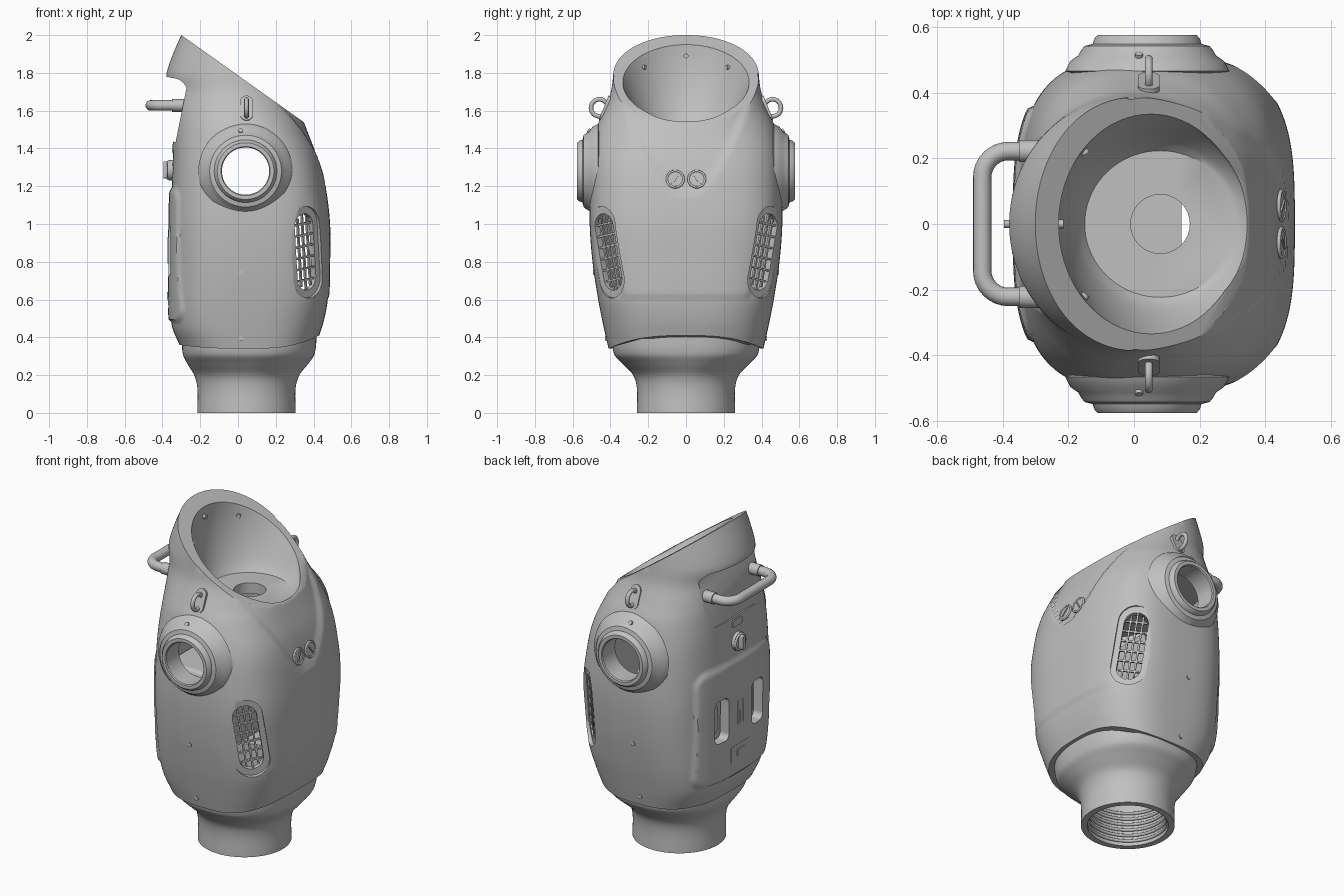
import bpy, bmesh, math
from mathutils import Matrix, Vector

if "Cube" in bpy.data.objects:
    bpy.data.objects.remove(bpy.data.objects["Cube"])

SHADE = (0.53, 0.53, 0.53, 1)
grey = bpy.data.materials.new("light grey")
grey.use_nodes = True
grey.diffuse_color = SHADE
grey.node_tree.nodes["Principled BSDF"].inputs["Base Color"].default_value = SHADE

# Section keys: height, back x, front x, half width, squareness
BODY = [(.34, -.31, .43, .41, 2.8), (.45, -.35, .455, .435, 3), (.6, -.355, .475, .465, 3.2),
        (.8, -.355, .482, .495, 3.2), (1, -.355, .485, .51, 3.2), (1.2, -.35, .465, .508, 3.1),
        (1.35, -.345, .435, .5, 2.9), (1.5, -.345, .38, .475, 2.5), (1.6, -.352, .345, .435, 2.25),
        (1.7, -.364, .335, .398, 2.05), (1.8, -.378, .36, .385, 2), (2.05, -.28, .4, .37, 2)]
NECK = [(0, -.215, .305, .26, 2), (.13, -.215, .305, .26, 2), (.2, -.232, .325, .28, 2),
        (.26, -.268, .372, .335, 2.2), (.31, -.292, .405, .38, 2.4), (.42, -.298, .418, .392, 2.5)]


def section(keys, z):
    """Smoothly interpolated section at height z."""
    i = max(0, min(len(keys) - 2, sum(k[0] <= z for k in keys) - 1))
    a, b = keys[i], keys[i + 1]
    p, q = keys[max(i - 1, 0)], keys[min(i + 2, len(keys) - 1)]
    h = b[0] - a[0]
    t = min(1, max(0, (z - a[0]) / h))
    out = []
    for j in range(1, 5):
        ma = (b[j] - p[j]) / (b[0] - p[0]) * h
        mb = (q[j] - a[j]) / (q[0] - a[0]) * h
        out.append((2*t**3 - 3*t*t + 1) * a[j] + (t**3 - 2*t*t + t) * ma
                   + (3*t*t - 2*t**3) * b[j] + (t**3 - t*t) * mb)
    return out


def step(v, width):
    v = min(1, max(0, v / width))
    return v * v * (3 - 2 * v)


def relief(c, y, z):
    """Height of the sunken bib, raised back panel and chest panel."""
    y = abs(y)
    if c < 0:
        dy, dz = max(0, y - .275), max(0, abs(z - .83) - .275)
        return .014 * step(.085 - math.hypot(dy, dz), .02)
    bib = .4 * max(0, min(1, (z - 1.15) / .65)) ** .55
    chest = step(z - .6, .025) * step(.34 + .2 * (z - .6) - y, .03) * min(1, max(0, (1.15 - z) / .4))
    return .007 * chest - .016 * step(bib - y, .025)


def finish(bm, name):
    bmesh.ops.recalc_face_normals(bm, faces=bm.faces)
    me = bpy.data.meshes.new(name)
    bm.to_mesh(me)
    bm.free()
    ob = bpy.data.objects.new(name, me)
    bpy.context.collection.objects.link(ob)
    me.materials.append(grey)
    smooth(ob)
    return ob


def smooth(ob):
    bpy.ops.object.select_all(action='DESELECT')
    ob.select_set(True)
    bpy.context.view_layer.objects.active = ob
    bpy.ops.object.shade_smooth_by_angle(angle=math.radians(35))


def skin(bm, rings, closed=False):
    n = len(rings[0])
    pairs = list(zip(rings, rings[1:])) + ([(rings[-1], rings[0])] if closed else [])
    for a, b in pairs:
        for i in range(n):
            bm.faces.new((a[i], a[(i + 1) % n], b[(i + 1) % n], b[i]))
    if not closed:
        bm.faces.new(rings[0])
        bm.faces.new(rings[-1])


def loft(keys, z0, z1, rows, seg, inset=0, detail=False):
    bm = bmesh.new()
    rings = []
    for r in range(rows + 1):
        z = z0 + (z1 - z0) * r / rows
        back, front, half, n = section(keys, z)
        cx, rx, ry = (back + front) / 2, (front - back) / 2 - inset, half - inset
        ring = []
        for i in range(seg):
            t = math.tau * i / seg
            c, s = math.cos(t), math.sin(t)
            x = cx + rx * math.copysign(abs(c) ** (2 / n), c)
            y = ry * math.copysign(abs(s) ** (2 / n), s)
            up = 0
            if detail:
                d = relief(c, y, z)
                x, y = x + d * c, y + d * s
                up = (.07 if c > 0 else .02) * c * c * max(0, 1 - (z - z0) / .25)
            ring.append(bm.verts.new((x, y, z + up)))
        rings.append(ring)
    skin(bm, rings)
    return bm


def frame(origin, normal, tilt=0):
    """Local axes with z along the normal and y as near upright as possible."""
    w = Vector(normal).normalized()
    u = Vector((0, 0, 1)).cross(w).normalized() if abs(w.z) < .99 else Vector((1, 0, 0))
    m = Matrix((u, w.cross(u), w)).transposed().to_4x4()
    return Matrix.Translation(origin) @ m @ Matrix.Rotation(tilt, 4, 'Z')


def slab(name, hw, hh, depth, mat, r=None):
    """Rounded rectangle with thickness, centred on the frame."""
    r = hw if r is None else r
    bm = bmesh.new()
    rings = []
    for h in (-depth / 2, depth / 2):
        ring = []
        for q, (sx, sy) in enumerate(((1, 1), (-1, 1), (-1, -1), (1, -1))):
            for k in range(9):
                a = (q + k / 8) * math.pi / 2
                ring.append(bm.verts.new(mat @ Vector((sx * (hw - r) + r * math.cos(a),
                                                       sy * (hh - r) + r * math.sin(a), h))))
        rings.append(ring)
    skin(bm, rings)
    bmesh.ops.remove_doubles(bm, verts=bm.verts, dist=1e-5)
    return finish(bm, name)


def revolve(name, profile, mat, seg=48):
    """Closed (radius, height) loop spun round the frame's z axis."""
    bm = bmesh.new()
    rings = [[bm.verts.new(mat @ Vector((r * math.cos(math.tau * i / seg), r * math.sin(math.tau * i / seg), h)))
              for i in range(seg)] for r, h in profile]
    skin(bm, rings, closed=True)
    return finish(bm, name)


def ring(name, major, minor, mat):
    return revolve(name, [(major + minor * math.cos(math.tau * i / 12), minor * math.sin(math.tau * i / 12))
                          for i in range(12)], mat)


def disc(name, r, depth, mat):
    return slab(name, r, r, depth, mat)


def carve(ob, cutters):
    for c in cutters:
        c.hide_render = True
        m = ob.modifiers.new("cut", 'BOOLEAN')
        m.operation, m.solver, m.object = 'DIFFERENCE', 'EXACT', c
        bpy.context.view_layer.objects.active = ob
        bpy.ops.object.modifier_apply(modifier=m.name)
    for c in cutters:
        bpy.data.objects.remove(c)
    smooth(ob)


def side_y(x, z):
    back, front, half, n = section(BODY, z)
    u = abs(x - (back + front) / 2) / ((front - back) / 2)
    return half * (1 - u ** n) ** (1 / n)


# Torso shell, sliced by the slanted rim
slope = Vector((.455, 0, .64)).normalized()
bm = loft(BODY, .34, 2.05, 104, 144, detail=True)
bmesh.ops.bisect_plane(bm, geom=bm.verts[:] + bm.edges[:] + bm.faces[:], plane_co=(-.3, 0, 2),
                       plane_no=slope, clear_outer=True)
bmesh.ops.holes_fill(bm, edges=[e for e in bm.edges if e.is_boundary], sides=0)
torso = finish(bm, "torso_shell")

# Bowl cutter that turns from the level floor to the slanted rim
bm = bmesh.new()
rings = []
for k in range(14):
    t = min(1, k / 12)
    centre = Vector((.08, 0, 1.525)).lerp(Vector((.052, 0, 1.75)), t) + slope * (.1 if k == 13 else 0)
    tilt = Matrix.Rotation(math.radians(35.4) * t, 4, 'Y')
    rad = .23 + .115 * t ** .75
    rings.append([bm.verts.new(centre + tilt @ Vector((rad * math.cos(a), rad * .97 * math.sin(a), 0)))
                  for a in (math.tau * i / 72 for i in range(72))])
skin(bm, rings)
bowl = finish(bm, "bowl_cutter")

up, back = (0, 0, 1), (-1, 0, 0)
cuts = [finish(loft(BODY, .47, 1.46, 30, 72, inset=.045), "cavity_cutter"), bowl,
        disc("floor_cutter", .09, .3, frame((.08, 0, 1.5), up)),
        disc("throat_cutter", .22, .6, frame((.045, 0, .3), up)),
        slab("handle_pocket", .28, .165, .2, frame((-.298, 0, 1.595), (-1, 0, .2))
             @ Matrix.Translation((0, 0, .1)), .07)]
for s in (1, -1):
    vent = frame((.375, .43 * s, .85), (.7, .7 * s, -.08), -.16 * s)
    cuts += [slab("vent_recess", .1, .245, .2, vent @ Matrix.Translation((0, 0, .073))),
             slab("vent_hole", .068, .205, .24, vent),
             disc("shoulder_cutter", .15, .3, frame((.04, .5 * s, 1.28), (0, s, 0))),
             slab("back_slot", .06, .13, .2, frame((-.36, .17 * s, .86), back), .035)]
carve(torso, cuts)

# Flared neck with threaded bore
neck = finish(loft(NECK, 0, .44, 40, 96), "neck")
carve(neck, [disc("bore_cutter", .225, 1.2, frame((.045, 0, .3), up))])
for k in range(6):
    ring("neck_thread", .222, .009, frame((.045, 0, .03 + .035 * k), up))

# Inner equipment box behind the back slots
slab("inner_box", .27, .2, .44, frame((-.075, 0, .88), (1, 0, 0)), .03)

for s in (1, -1):
    side = (0, s, 0)
    # Shoulder port
    revolve("shoulder_port", [(.125, .45), (.125, .57), (.13, .576), (.15, .576), (.16, .565), (.166, .548),
                              (.19, .542), (.2, .53), (.21, .513), (.235, .495), (.25, .465), (.2, .45)],
            frame((.04, 0, 1.28), side), 72)
    # Vent grille
    vent = frame((.375, .43 * s, .85), (.7, .7 * s, -.08), -.16 * s) @ Matrix.Translation((0, 0, -.038))
    for k in (-1, 0, 1):
        slab("vent_upright", .005, .205 - .02 * abs(k), .012, vent @ Matrix.Translation((.034 * k, 0, 0)))
    for k in range(6):
        slab("vent_crossbar", .07 - .01 * (k in (0, 5)), .005, .012,
             vent @ Matrix.Translation((0, .06 * (k - 2.5), 0)), .004)
    # Lifting eye on an oblong base
    slab("eye_base", .033, .07, .026, frame((.045, s * (side_y(.045, 1.61) - .004), 1.61), (0, s, .4)))
    ring("lifting_eye", .045, .012, frame((.045, .458 * s, 1.615), (1, 0, 0)))
    # Side screws
    for z in (1.085, .745, .395):
        disc("side_screw", .013, .01, frame((.015, s * side_y(.015, z), z), side))
    disc("port_screw", .012, .016, frame((.015, .512 * s, 1.492), (0, s, .6)))
    # Chest buttons
    face = frame((.437, .057 * s, 1.235), (1, 0, .2))
    disc("chest_button", .042, .03, face)
    ring("chest_button_rim", .044, .006, face @ Matrix.Translation((0, 0, .013)))
    slab("button_pointer", .004, .03, .012, face @ Matrix.Translation((0, 0, .014)) @ Matrix.Rotation(.6 * s, 4, 'Z'))
    # Grip bar in each back slot
    slab("slot_bar", .016, .085, .03, frame((-.305, .17 * s, .86), back))
    # Handle sleeve
    disc("handle_sleeve", .034, .1, frame((-.3, .222 * s, 1.628), back))

# Bowl screws
for y, z, x in ((0, 1.89, -.222), (.22, 1.83, -.15), (-.22, 1.83, -.15)):
    disc("bowl_screw", .013, .016, frame((x, y, z), (-x, -y, 0)))

# Carrying handle
pts = [(-.25, .222)] + [(-.382 - .08 * math.sin(a), .142 + .08 * math.cos(a))
                        for a in (math.pi / 2 * k / 8 for k in range(9))]
pts += [(x, -y) for x, y in reversed(pts)]
cu = bpy.data.curves.new("carrying_handle", 'CURVE')
cu.dimensions, cu.bevel_depth, cu.bevel_resolution = '3D', .028, 6
sp = cu.splines.new('POLY')
sp.points.add(len(pts) - 1)
for p, (x, y) in zip(sp.points, pts):
    p.co = (x, y, 1.628, 1)
sp.use_smooth = True
cu.materials.append(grey)
bpy.context.collection.objects.link(bpy.data.objects.new("carrying_handle", cu))

# Back latch knob and panel plates
disc("latch_base", .055, .04, frame((-.345, 0, 1.285), back))
ring("latch_rim", .045, .008, frame((-.367, 0, 1.285), back))
slab("latch_grip", .012, .045, .05, frame((-.37, 0, 1.285), back))
slab("upper_tab", .045, .022, .02, frame((-.34, 0, 1.4), back), .01)
slab("lower_plate", .09, .05, .014, frame((-.364, 0, .62), back), .01)
slab("lower_latch", .035, .02, .016, frame((-.367, 0, .62), back), .005)
for k in (-1, 0, 1):
    slab("panel_rib", .003, .07, .01, frame((-.367, .025 * k, .86), back))
